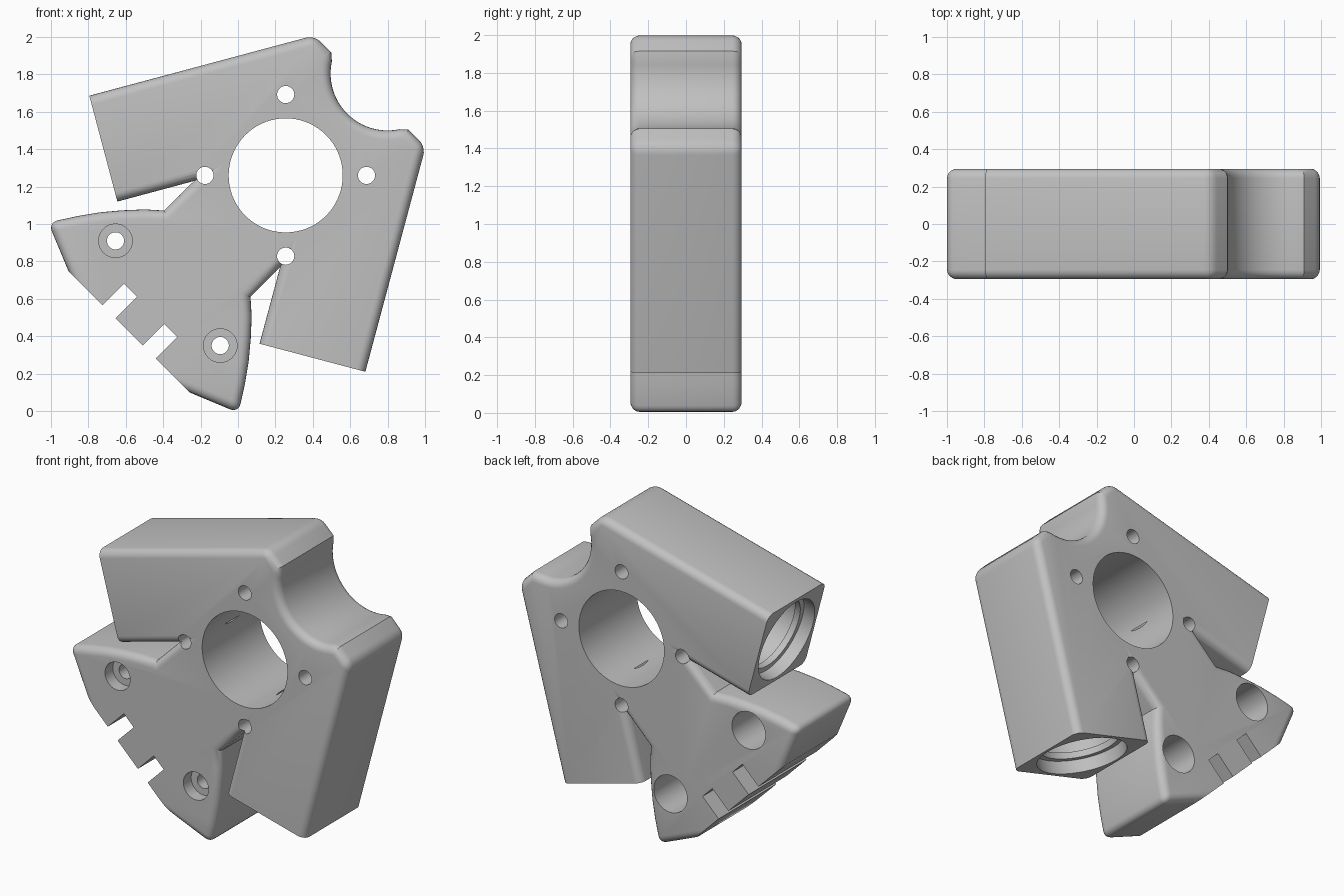
import bpy, bmesh, math
from mathutils import Vector

cube = bpy.data.objects.get("Cube")
if cube:
    bpy.data.objects.remove(cube, do_unlink=True)

HALF = 0.295       # half thickness
AXIS = 1.005       # mirror line: z = x + AXIS


def mirror(p):
    return (p[1] - AXIS, p[0] + AXIS)


# Half outline, from the round scoop to the middle tooth: x, z, fillet the next side
half = []
for i in range(12):
    a = math.radians(222 - i * 54 / 11)
    half.append((0.80 + 0.305 * math.cos(a), 1.805 + 0.305 * math.sin(a), True))
half += [
    (0.50, 1.915, True), (0.408, 2.008, True),             # scoop lip
    (-0.795, 1.686, False), (-0.645, 1.12, True),          # arm end
    (-0.235, 1.23, True), (-0.395, 1.072, True),           # slit
    (-0.50, 1.078, True), (-0.62, 1.073, True),            # curved flank
    (-0.74, 1.062, True), (-0.86, 1.042, True),
    (-1.015, 1.008, True), (-0.905, 0.745, False),
    (-0.725, 0.565, False), (-0.61, 0.68, True),           # foot and notch
    (-0.54, 0.61, False), (-0.655, 0.495, False),
]
pts = [p[:2] for p in half]
n = len(pts)
outline = pts + [mirror(p) for p in reversed(pts)]
flags = [p[2] for p in half[:-1]]
flags = flags + [False] + flags[::-1] + [True]
corners = [13, 22]
corners += [2 * n - 1 - c for c in corners]

# Extruded block with filleted rims
bm = bmesh.new()
front = [bm.verts.new((x, -HALF, z)) for x, z in outline]
back = [bm.verts.new((x, HALF, z)) for x, z in outline]
bm.faces.new(front)
bm.faces.new(back[::-1])
total = len(outline)
for i in range(total):
    j = (i + 1) % total
    bm.faces.new((front[j], front[i], back[i], back[j]))
bmesh.ops.recalc_face_normals(bm, faces=bm.faces[:])
edges = [bm.edges.get((ring[i], ring[(i + 1) % total]))
         for ring in (front, back) for i in range(total) if flags[i]]
edges += [bm.edges.get((front[i], back[i])) for i in corners]
bmesh.ops.bevel(bm, geom=edges, offset=0.05, offset_type='OFFSET', segments=5,
                profile=0.5, affect='EDGES', clamp_overlap=False)
mesh = bpy.data.meshes.new("bracket_body")
bm.to_mesh(mesh)
bm.free()
body = bpy.data.objects.new("bracket_body", mesh)
bpy.context.collection.objects.link(body)

grey = bpy.data.materials.new("plain_grey")
grey.use_nodes = True
color = (0.53, 0.53, 0.53, 1)
grey.diffuse_color = color
grey.node_tree.nodes["Principled BSDF"].inputs["Base Color"].default_value = color
mesh.materials.append(grey)


def cut(start, end, radius, sides=32):
    """Subtract a round hole running from start to end."""
    start, end = Vector(start), Vector(end)
    d = end - start
    bpy.ops.mesh.primitive_cylinder_add(
        vertices=sides, radius=radius, depth=d.length, location=(start + end) / 2,
        rotation=d.to_track_quat('Z', 'Y').to_euler())
    cutter = bpy.context.object
    cutter.name = "hole_cutter"
    cutter.hide_render = True
    cutter.data.materials.append(grey)
    bpy.context.view_layer.objects.active = body
    mod = body.modifiers.new("hole", 'BOOLEAN')
    mod.operation = 'DIFFERENCE'
    mod.solver = 'EXACT'
    mod.object = cutter
    bpy.ops.object.modifier_apply(modifier=mod.name)
    bpy.data.objects.remove(cutter, do_unlink=True)


def cut_y(x, z, radius, y0=-0.4, y1=0.4, sides=32):
    cut((x, y0, z), (x, y1, z), radius, sides)


# Stepped bores in the two arm ends
mouth = (-0.72, 1.403)
slope = math.radians(15)
for flip in (False, True):
    for radius, a, b in ((0.27, -0.05, 0.08), (0.235, 0.05, 0.14), (0.26, 0.12, 0.635)):
        ends = [(mouth[0] + t * math.cos(slope), mouth[1] + t * math.sin(slope))
                for t in (a, b)]
        if flip:
            ends = [mirror(p) for p in ends]
        cut(*[(x, 0, z) for x, z in ends], radius, 48)

# Central opening and its four screw holes
cx, cz = 0.255, 1.26
cut_y(cx, cz, 0.305, sides=72)
for dx, dz in ((1, 0), (-1, 0), (0, 1), (0, -1)):
    cut_y(cx + 0.432 * dx, cz + 0.432 * dz, 0.046)

# Counterbored mounting holes in the foot
hole = (-0.655, 0.91)
for x, z in (hole, mirror(hole)):
    cut_y(x, z, 0.046)
    cut_y(x, z, 0.09, y1=-0.215)
    cut_y(x, z, 0.12, y0=-0.06)

# Smooth shading with sharp edges kept
bpy.ops.object.select_all(action='DESELECT')
body.select_set(True)
bpy.context.view_layer.objects.active = body
bpy.ops.object.shade_smooth_by_angle(angle=math.radians(30))
